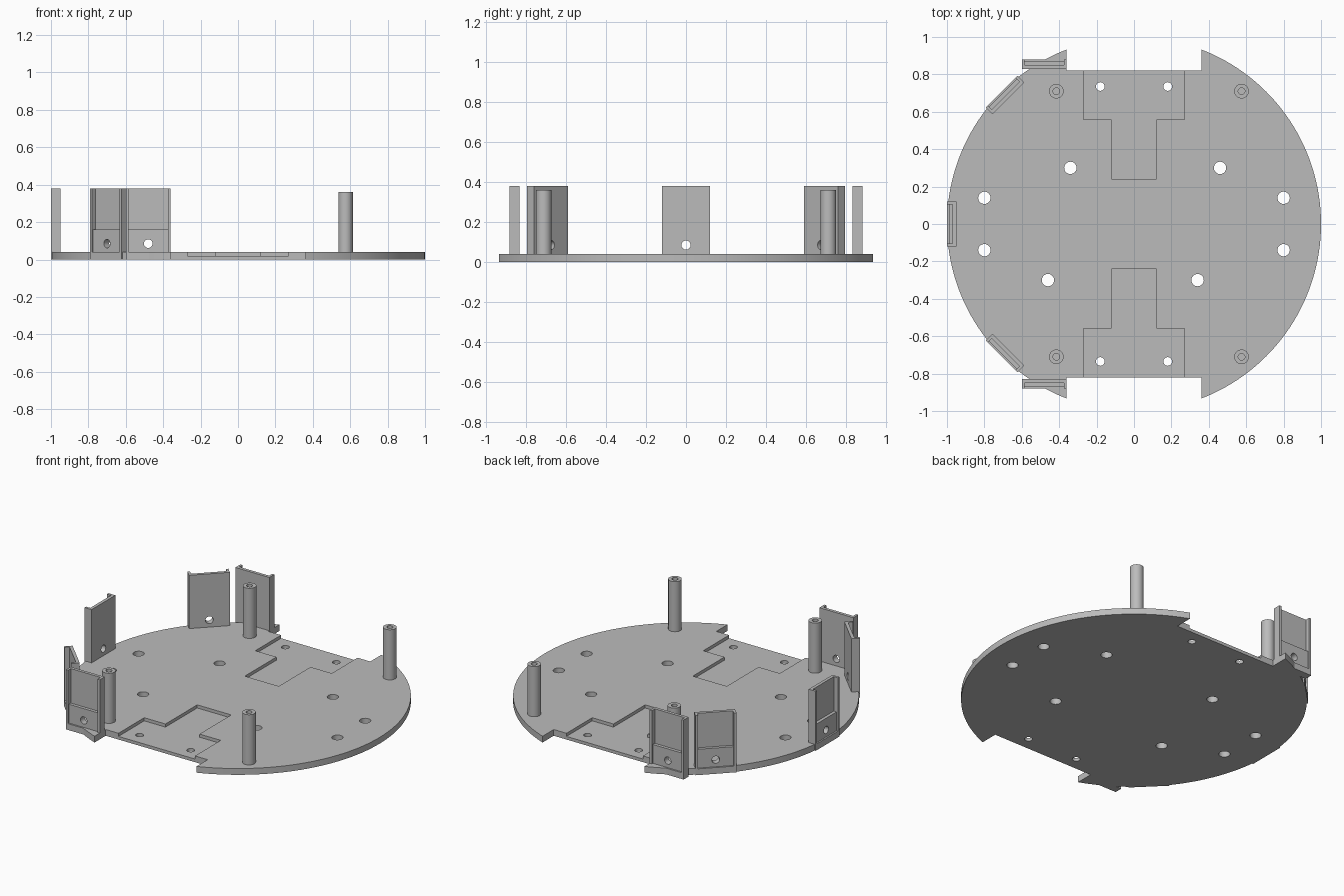
import bpy, bmesh, math
from mathutils import Matrix, Vector

cube = bpy.data.objects.get("Cube")
if cube:
    bpy.data.objects.remove(cube, do_unlink=True)

grey = bpy.data.materials.new("plain grey")
grey.use_nodes = True
colour = (0.5, 0.5, 0.5, 1)
grey.diffuse_color = colour
grey.node_tree.nodes["Principled BSDF"].inputs["Base Color"].default_value = colour

T = 0.04      # plate thickness
TOP = 0.38    # bracket height


def make(name, bm):
    bmesh.ops.recalc_face_normals(bm, faces=bm.faces)
    mesh = bpy.data.meshes.new(name)
    bm.to_mesh(mesh)
    bm.free()
    mesh.materials.append(grey)
    obj = bpy.data.objects.new(name, mesh)
    bpy.context.collection.objects.link(obj)
    return obj


def activate(obj):
    bpy.ops.object.select_all(action='DESELECT')
    obj.select_set(True)
    bpy.context.view_layer.objects.active = obj


def cut(obj, bm):
    """Subtract a bmesh from an object and discard the cutter."""
    cutter = make("cutter", bm)
    cutter.hide_render = True
    mod = obj.modifiers.new("cut", 'BOOLEAN')
    mod.operation, mod.solver, mod.object = 'DIFFERENCE', 'EXACT', cutter
    activate(obj)
    bpy.ops.object.modifier_apply(modifier=mod.name)
    bpy.data.objects.remove(cutter, do_unlink=True)


def smooth(obj):
    activate(obj)
    bpy.ops.object.shade_smooth_by_angle(angle=math.radians(30))


def cylinder(bm, x, y, z0, z1, r, sides=32):
    bmesh.ops.create_cone(bm, cap_ends=True, segments=sides, radius1=r, radius2=r,
                          depth=z1 - z0, matrix=Matrix.Translation((x, y, (z0 + z1) / 2)))


def box(bm, x0, x1, y0, y1, z0, z1):
    size = Matrix.Diagonal((x1 - x0, y1 - y0, z1 - z0, 1))
    mid = Matrix.Translation(((x0 + x1) / 2, (y0 + y1) / 2, (z0 + z1) / 2))
    bmesh.ops.create_cube(bm, size=1, matrix=mid @ size)


def prism(bm, points, offset):
    face = bm.faces.new([bm.verts.new(p) for p in points])
    out = bmesh.ops.extrude_face_region(bm, geom=[face])
    moved = [v for v in out["geom"] if isinstance(v, bmesh.types.BMVert)]
    bmesh.ops.translate(bm, verts=moved, vec=Vector(offset))


# Round base plate
bm = bmesh.new()
cylinder(bm, 0, 0, 0, T, 1, 160)
plate = make("base_plate", bm)

# Side notches
bm = bmesh.new()
for s in (-1, 1):
    box(bm, -0.36, 0.36, *sorted((s * 0.82, s * 1.2)), -0.1, 0.1)
cut(plate, bm)

# T-shaped shallow recesses
bm = bmesh.new()
half = [(0.12, 0.24), (0.12, 0.56), (0.27, 0.56), (0.27, 0.9)]
outline = half + [(-x, y) for x, y in reversed(half)]
for s in (-1, 1):
    prism(bm, [(x, s * y, T / 2) for x, y in outline], (0, 0, 0.1))
cut(plate, bm)

# Through holes
bm = bmesh.new()
for s in (-1, 1):
    for x in (-0.8, 0.8):
        cylinder(bm, x, s * 0.14, -0.1, 0.1, 0.033)
    for x in (-0.18, 0.18):
        cylinder(bm, x, s * 0.735, -0.1, 0.1, 0.023)
    for x in (-0.4, 0.4):
        cylinder(bm, x + s * 0.06, s * 0.3, -0.1, 0.1, 0.033)
cut(plate, bm)
smooth(plate)

# Hollow standoff posts
for side, s in (("front", -1), ("back", 1)):
    for end, x in (("right", -0.415), ("left", 0.575)):
        bm = bmesh.new()
        cylinder(bm, x, s * 0.71, T / 2, 0.36, 0.039)
        post = make(f"{side}_{end}_post", bm)
        bm = bmesh.new()
        cylinder(bm, x, s * 0.71, T, 0.5, 0.018)
        cut(post, bm)
        smooth(post)


# Sensor brackets: flat inside, railed pocket outside (local +y is outward)
def bracket(name, x, y, angle):
    bm = bmesh.new()
    box(bm, -0.12, 0.12, -0.025, 0.025, 0, TOP)
    obj = make(name, bm)
    bm = bmesh.new()
    pocket = [(0.1, T), (0.015, T), (0.015, 0.16), (-0.005, 0.16), (-0.005, 0.5), (0.1, 0.5)]
    prism(bm, [(-0.105, v, z) for v, z in pocket], (0.21, 0, 0))
    cut(obj, bm)
    bm = bmesh.new()
    cylinder(bm, 0, 0, -0.1, 0.1, 0.023)
    bm.transform(Matrix.Translation((0, 0, 0.085)) @ Matrix.Rotation(math.pi / 2, 4, 'X'))
    cut(obj, bm)
    obj.data.transform(Matrix.Translation((x, y, 0)) @ Matrix.Rotation(math.radians(angle), 4, 'Z'))
    smooth(obj)


bracket("middle_bracket", -0.975, 0, 90)
bracket("back_diagonal_bracket", -0.69, 0.69, 45)
bracket("front_diagonal_bracket", -0.69, -0.69, 135)
bracket("back_bracket", -0.48, 0.855, 0)
bracket("front_bracket", -0.48, -0.855, 180)
